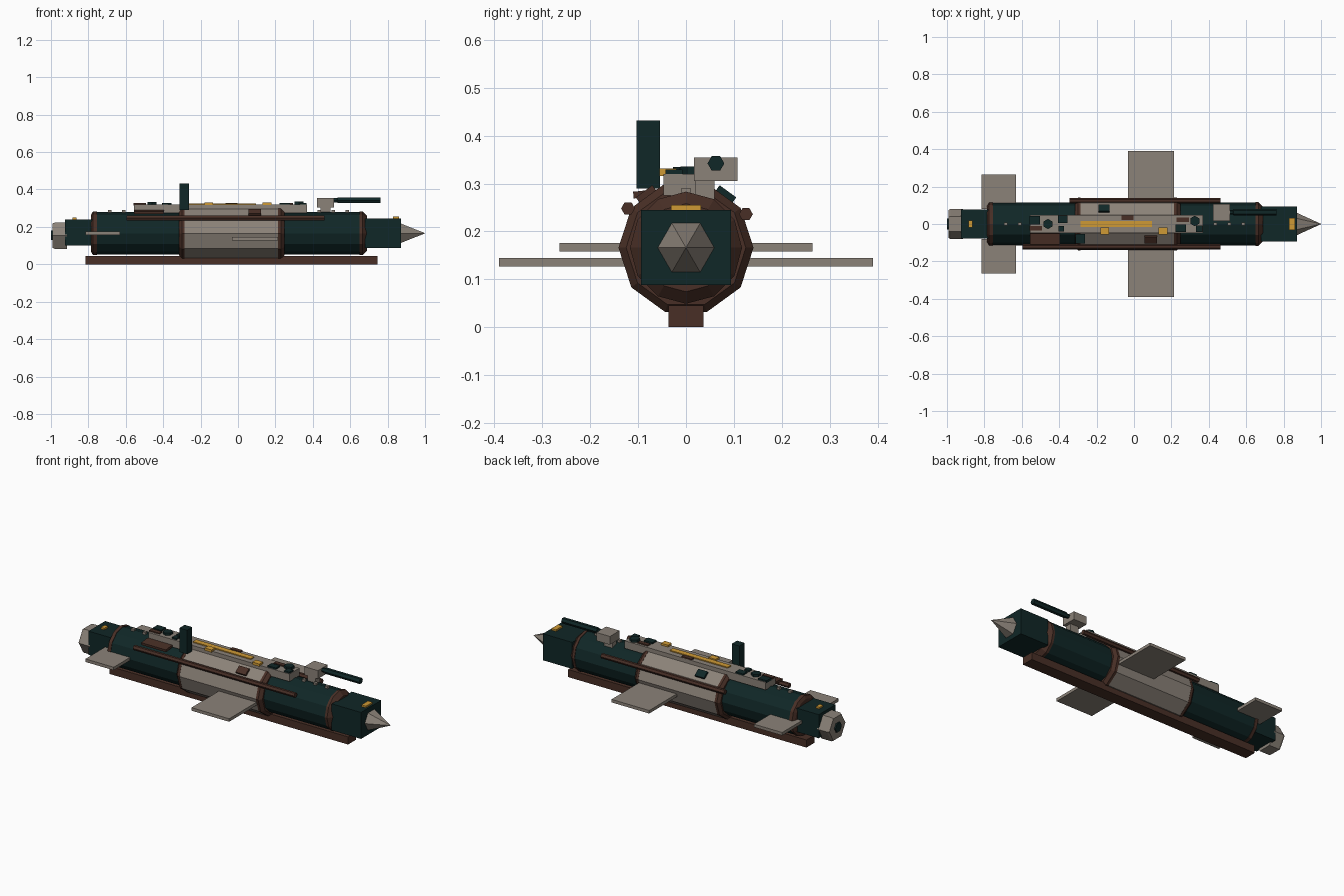
import bpy, bmesh, math
from mathutils import Matrix

if "Cube" in bpy.data.objects:
    bpy.data.objects.remove(bpy.data.objects["Cube"])

def material(name, rgb):
    m = bpy.data.materials.new(name)
    m.diffuse_color = (*rgb, 1)
    m.use_nodes = True
    m.node_tree.nodes["Principled BSDF"].inputs["Base Color"].default_value = m.diffuse_color
    return m

TEAL = material("dark_teal", (0.005, 0.020, 0.020))
GREY = material("warm_grey", (0.26, 0.225, 0.19))
BROWN = material("dark_brown", (0.065, 0.028, 0.019))
GOLD = material("gold", (0.62, 0.32, 0.035))
CZ = 0.166  # hull axis height

def finish(name, bm, mat):
    bmesh.ops.recalc_face_normals(bm, faces=bm.faces)
    me = bpy.data.meshes.new(name)
    bm.to_mesh(me)
    bm.free()
    me.materials.append(mat)
    ob = bpy.data.objects.new(name, me)
    bpy.context.collection.objects.link(ob)
    return ob

def box(name, mat, x, y, z, tilt=0):
    """Box from (min, max) ranges, optionally tilted about the x axis."""
    bm = bmesh.new()
    bmesh.ops.create_cube(bm, size=1)
    mid = [(a + b) / 2 for a, b in (x, y, z)]
    size = [b - a for a, b in (x, y, z)]
    mat4 = (Matrix.Translation(mid) @ Matrix.Rotation(math.radians(tilt), 4, 'X')
            @ Matrix.Diagonal((*size, 1)))
    bmesh.ops.transform(bm, matrix=mat4, verts=bm.verts)
    return finish(name, bm, mat)

def lathe(name, mat, profile, sides, y=0, z=CZ):
    """Faceted solid along x from (x, radius) points."""
    bm = bmesh.new()
    rings = []
    for px, r in profile:
        rings.append([bm.verts.new((px, y + r * math.cos(2 * math.pi * i / sides),
                                    z + r * math.sin(2 * math.pi * i / sides)))
                      for i in range(sides)])
    for a, b in zip(rings, rings[1:]):
        for i in range(sides):
            j = (i + 1) % sides
            bm.faces.new((a[i], a[j], b[j], b[i]))
    bm.faces.new(rings[0])
    bm.faces.new(rings[-1])
    return finish(name, bm, mat)

def knob(name, mat, x, y, z0, z1, r, sides=6):
    bm = bmesh.new()
    bmesh.ops.create_cone(bm, cap_ends=True, segments=sides, radius1=r, radius2=r, depth=z1 - z0)
    bmesh.ops.translate(bm, vec=(x, y, (z0 + z1) / 2), verts=bm.verts)
    return finish(name, bm, mat)

# Hull sections and collars
lathe("centre_hull", GREY, [(-0.288, 0.14), (0.218, 0.14)], 10)
lathe("rear_hull", TEAL, [(-0.76, 0.114), (-0.30, 0.114)], 12)
lathe("front_hull", TEAL, [(0.23, 0.114), (0.66, 0.114)], 12)
lathe("rear_centre_collar", BROWN, [(-0.315, 0.125), (-0.30, 0.141), (-0.285, 0.141)], 10)
lathe("front_centre_collar", BROWN, [(0.215, 0.141), (0.23, 0.141), (0.248, 0.125)], 10)
lathe("rear_end_collar", BROWN, [(-0.785, 0.10), (-0.775, 0.117), (-0.755, 0.117)], 12)
lathe("front_end_collar", BROWN, [(0.65, 0.117), (0.665, 0.117), (0.69, 0.092)], 12)

# Nose and tail
box("nose_block", TEAL, (0.68, 0.872), (-0.094, 0.094), (0.088, 0.245))
lathe("nose_cone", GREY, [(0.87, 0.06), (1.0, 0.0008)], 6)
box("tail_block", TEAL, (-0.925, -0.77), (-0.078, 0.078), (0.10, 0.24))
lathe("tail_nozzle", GREY, [(-0.992, 0.075), (-0.98, 0.081), (-0.915, 0.081)], 6, z=0.153)
lathe("nozzle_core", TEAL, [(-1.0, 0.03), (-0.98, 0.03)], 6, z=0.155)
box("nose_marker", GOLD, (0.83, 0.86), (-0.031, 0.031), (0.243, 0.255))
box("tail_marker", GOLD, (-0.886, -0.864), (-0.018, 0.018), (0.238, 0.25))

# Keel and side rails
box("keel", BROWN, (-0.815, 0.747), (-0.037, 0.037), (0.0, 0.045))
lathe("left_rail", BROWN, [(-0.595, 0.0145), (0.463, 0.0145)], 6, y=-0.121, z=0.248)
lathe("right_rail", BROWN, [(-0.345, 0.0145), (0.463, 0.0145)], 6, y=0.125, z=0.236)

# Wings, mirrored left and right
for side, s in (("left", -1), ("right", 1)):
    box(side + "_main_wing", GREY, (-0.032, 0.215), sorted((s * 0.10, s * 0.39)), (0.127, 0.145))
    box(side + "_tail_wing", GREY, (-0.815, -0.63), sorted((s * 0.08, s * 0.264)), (0.158, 0.176))

# Deck strip with its fittings
box("deck", GREY, (-0.555, 0.37), (-0.047, 0.047), (0.275, 0.32))
box("deck_stripe", GOLD, (-0.285, 0.095), (-0.016, 0.016), (0.318, 0.326))
for i, x in enumerate((-0.157, 0.155)):
    box(f"gold_fitting_{i}", GOLD, (x - 0.023, x + 0.023), (-0.055, -0.02), (0.316, 0.331))
for i, (x, y, w, d) in enumerate(((-0.53, 0.02, 0.055, 0.045), (-0.38, 0.025, 0.05, 0.04),
                                  (-0.39, -0.025, 0.03, 0.03), (0.25, -0.022, 0.055, 0.04),
                                  (0.35, -0.025, 0.035, 0.035))):
    box(f"deck_hatch_{i}", TEAL, (x - w / 2, x + w / 2), (y - d / 2, y + d / 2), (0.315, 0.329))
for i, (x, y) in enumerate(((-0.525, -0.022), (-0.035, 0.034), (0.26, 0.022))):
    box(f"deck_cover_{i}", BROWN, (x - 0.033, x + 0.033), (y - 0.012, y + 0.012), (0.315, 0.327))
knob("rear_deck_knob", TEAL, -0.46, 0.0, 0.315, 0.334, 0.027)
knob("front_deck_knob", TEAL, 0.325, 0.016, 0.315, 0.336, 0.028)

# Studs along the hull ridge
for i, x in enumerate((-0.685, -0.61, 0.435, 0.51, 0.585)):
    box(f"ridge_stud_{i}", GREY, (x - 0.009, x + 0.009), (-0.009, 0.009), (0.27, 0.291))

# Upright mast
box("mast", TEAL, (-0.312, -0.262), (-0.103, -0.054), (0.29, 0.432))

# Panels on the sloping shoulders
box("rear_panel", BROWN, (-0.557, -0.395), (-0.11, -0.05), (0.272, 0.286), 6)
box("left_shoulder_panel", BROWN, (0.057, 0.122), (-0.105, -0.062), (0.271, 0.285), 36)
box("right_shoulder_panel", TEAL, (-0.19, -0.13), (0.062, 0.105), (0.271, 0.285), -36)

# Turret with barrel
box("turret", GREY, (0.423, 0.512), (0.017, 0.108), (0.305, 0.354))
box("turret_mount", GREY, (0.44, 0.495), (0.02, 0.06), (0.25, 0.31))
lathe("barrel", TEAL, [(0.48, 0.013), (0.53, 0.013), (0.532, 0.0175), (0.762, 0.0175)], 6,
      y=0.0625, z=0.342)
